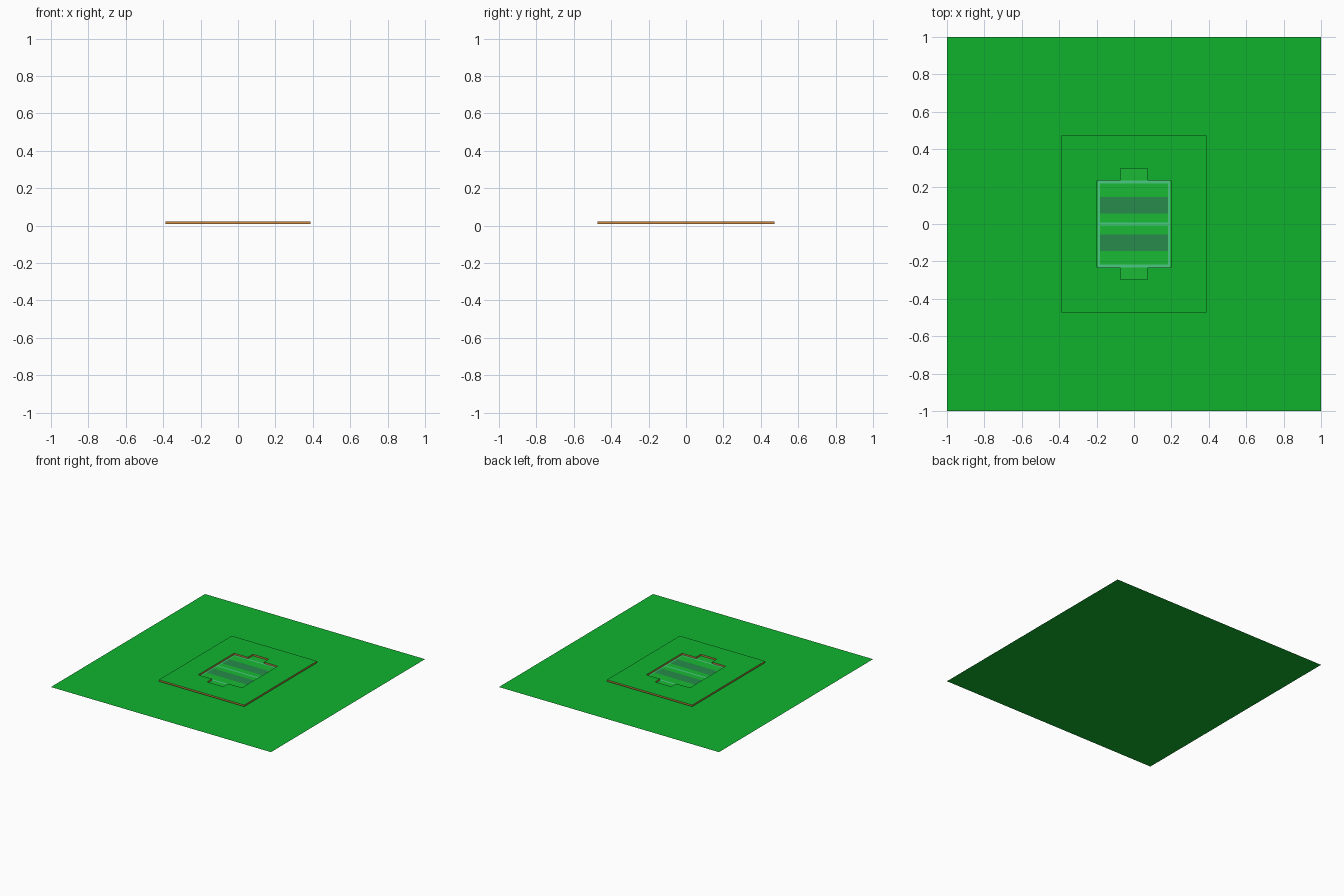
import bpy, bmesh

if "Cube" in bpy.data.objects:
    bpy.data.objects.remove(bpy.data.objects["Cube"])


def material(name, rgb):
    m = bpy.data.materials.new(name)
    m.diffuse_color = (*rgb, 1)
    m.use_nodes = True
    m.node_tree.nodes["Principled BSDF"].inputs["Base Color"].default_value = m.diffuse_color
    return m


GRASS = material("grass", (0.005, 0.45, 0.027))
PITCH = material("pitch_grass", (0.01, 0.49, 0.035))
DARK = material("dark_grass", (0.02, 0.26, 0.07))
LINE = material("line_paint", (0.07, 0.60, 0.22))
EARTH = material("earth", (0.62, 0.26, 0.06))


def rect(x, y):
    return [(-x, -y), (x, -y), (x, y), (-x, y)]


def make_object(name, bm, mats):
    me = bpy.data.meshes.new(name)
    bm.to_mesh(me)
    bm.free()
    for m in mats:
        me.materials.append(m)
    ob = bpy.data.objects.new(name, me)
    bpy.context.collection.objects.link(ob)
    return ob


def sheet(name, outline, z, mat, dx=0, dy=0):
    bm = bmesh.new()
    bm.faces.new([bm.verts.new((x + dx, y + dy, z)) for x, y in outline])
    return make_object(name, bm, [mat])


# Hole outline: rectangle with a goal notch at each end
HX, HY, GX, GY = 0.198, 0.232, 0.073, 0.297
half = [(HX, -HY), (HX, HY), (GX, HY), (GX, GY)]
hole = half + [(-GX, GY), (-GX, HY), (-HX, HY), (-HX, -HY),
               (-GX, -HY), (-GX, -GY), (GX, -GY), (GX, -HY)]

# Ground sheet
sheet("ground", rect(1, 1), 0, GRASS)

# Raised surround with earth sides and a grass top
Z0, Z1 = 0.009, 0.022
bm = bmesh.new()
edges = []
for loop in (rect(0.388, 0.473), hole):
    vs = [bm.verts.new((x, y, Z0)) for x, y in loop]
    edges += [bm.edges.new((vs[i - 1], vs[i])) for i in range(len(vs))]
fill = bmesh.ops.triangle_fill(bm, edges=edges, use_beauty=True)
faces = [f for f in fill["geom"] if isinstance(f, bmesh.types.BMFace)]
ext = bmesh.ops.extrude_face_region(bm, geom=faces, use_keep_orig=True)
bmesh.ops.translate(bm, vec=(0, 0, Z1 - Z0),
                    verts=[v for v in ext["geom"] if isinstance(v, bmesh.types.BMVert)])
bmesh.ops.recalc_face_normals(bm, faces=bm.faces)
for f in bm.faces:
    f.material_index = 0 if f.normal.z > 0.5 else 1
bmesh.ops.dissolve_limit(bm, angle_limit=0.01, verts=bm.verts, edges=bm.edges,
                         delimit={'MATERIAL'})
make_object("surround", bm, [GRASS, EARTH])

# Pitch floor inside the hole
sheet("pitch", hole, 0.009, PITCH)

# Dark mown bands and painted cross lines
for name, y in (("front", -0.1), ("back", 0.1)):
    sheet("mown_band_" + name, rect(0.183, 0.045), 0.010, DARK, dy=y)
for name, y in (("front", -0.224), ("middle", 0), ("back", 0.224)):
    sheet("line_" + name, rect(0.183, 0.008), 0.010, LINE, dy=y)
for name, x in (("left", -0.188), ("right", 0.188)):
    sheet("line_" + name, rect(0.005, 0.232), 0.010, LINE, dx=x)
